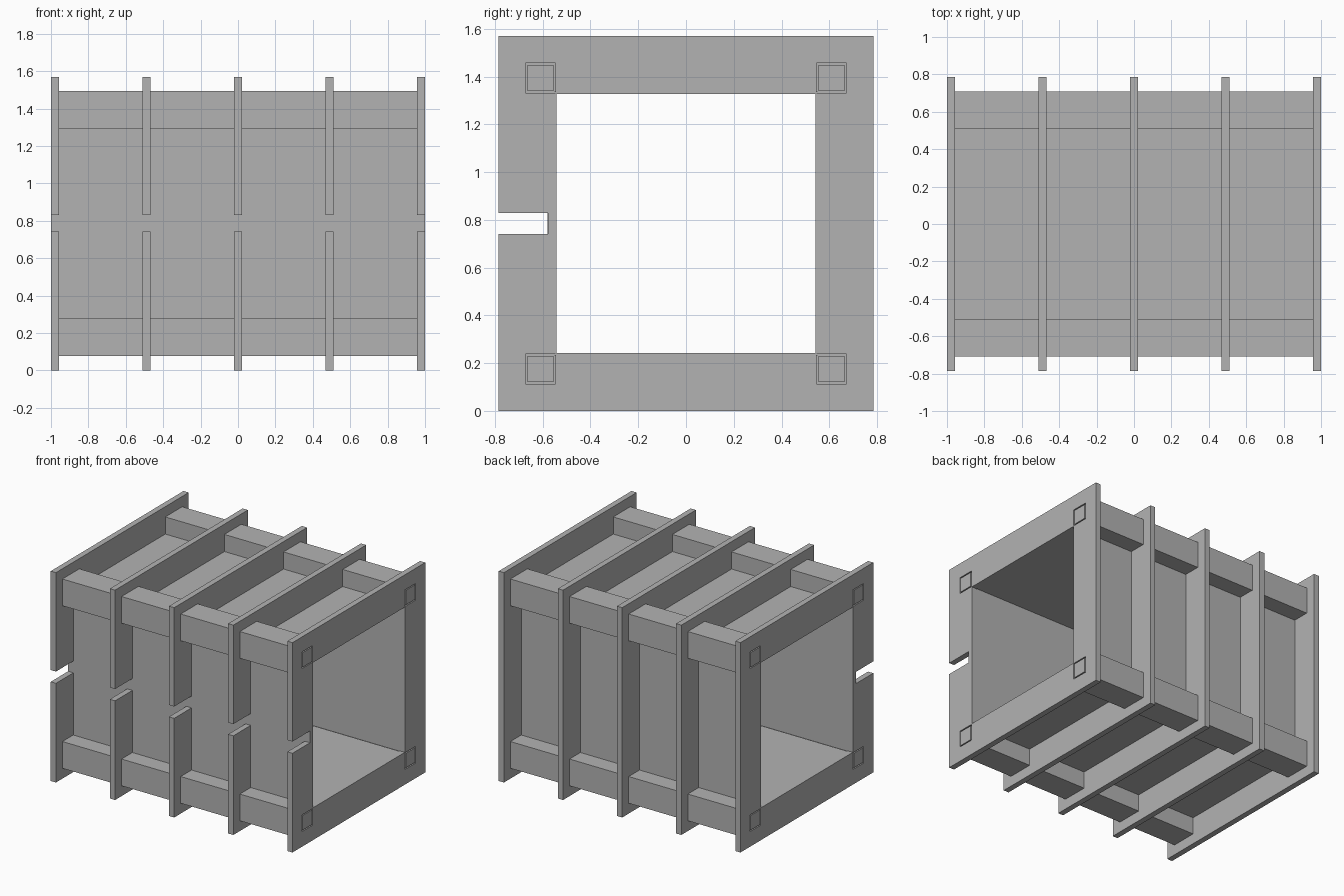
import bpy
from mathutils import Vector

cube = bpy.data.objects.get("Cube")
if cube:
    bpy.data.objects.remove(cube, do_unlink=True)

MID = 0.785       # half the frame height, also the centre height
END = 0.979       # x of the end plates
HALF_T = 0.0215   # half the plate thickness
INNER = 0.543     # half the end opening
PANEL = 0.58      # outer face of the lining panels

grey = bpy.data.materials.new("plain grey")
grey.use_nodes = True
colour = (0.45, 0.45, 0.45, 1)
grey.diffuse_color = colour
grey.node_tree.nodes["Principled BSDF"].inputs["Base Color"].default_value = colour


def box(name, lo, hi):
    """Box between two corners, heights measured from the centre axis."""
    lo, hi = Vector(lo), Vector(hi)
    bpy.ops.mesh.primitive_cube_add(size=1)
    ob = bpy.context.object
    ob.name = name
    for v in ob.data.vertices:
        v.co = [(lo[i] + hi[i]) / 2 + v.co[i] * (hi[i] - lo[i]) for i in range(3)]
        v.co.z += MID
    ob.data.materials.append(grey)
    return ob


def cut(ob, lo, hi):
    """Subtract a box and discard the cutter."""
    cutter = box("cutter", lo, hi)
    cutter.hide_render = True
    mod = ob.modifiers.new("cut", 'BOOLEAN')
    mod.operation = 'DIFFERENCE'
    mod.solver = 'EXACT'
    mod.object = cutter
    bpy.context.view_layer.objects.active = ob
    bpy.ops.object.modifier_apply(modifier=mod.name)
    bpy.data.objects.remove(cutter, do_unlink=True)


def corner(sy, sz, a, b):
    """Lower and upper y, z limits of a square lying in one corner."""
    ys, zs = sorted((sy * a, sy * b)), sorted((sz * a, sz * b))
    return (ys[0], zs[0]), (ys[1], zs[1])


CORNERS = [(sy, sz) for sy in (-1, 1) for sz in (-1, 1)]

# Square frame plates, each with a slot in the front
for i in range(5):
    x = END * (i - 2) / 2
    is_end = i in (0, 4)
    plate = box("end_frame" if is_end else "middle_frame",
                (x - HALF_T, -MID, -MID), (x + HALF_T, MID, MID))
    r = INNER if is_end else 0.57
    cut(plate, (x - 0.1, -r, -r), (x + 0.1, r, r))
    cut(plate, (x - 0.1, -1, -0.043), (x + 0.1, -0.578, 0.045))
    if is_end:
        # Mortise holes for the beam tenons
        for sy, sz in CORNERS:
            lo, hi = corner(sy, sz, 0.547, 0.672)
            cut(plate, (x - 0.1, *lo), (x + 0.1, *hi))

# Corner beams, hollowed on the inside corner, with tenons through the ends
for sy, sz in CORNERS:
    length = END - HALF_T
    lo, hi = corner(sy, sz, 0.508, 0.708)
    beam = box("corner_beam", (-length, *lo), (length, *hi))
    cut(beam, (-2, -0.55, -0.55), (2, 0.55, 0.55))
    lo, hi = corner(sy, sz, 0.555, 0.664)
    for sx in (-1, 1):
        xs = sorted((sx * 0.9, sx * (END + HALF_T)))
        box("tenon", (xs[0], *lo), (xs[1], *hi))

# Lining panels on the four sides
for s, low_name, wall_name in ((-1, "floor_panel", "front_panel"),
                               (1, "top_panel", "back_panel")):
    a, b = sorted((s * 0.545, s * PANEL))
    box(low_name, (-0.96, -0.54, a), (0.96, 0.54, b))
    box(wall_name, (-0.96, a, -0.54), (0.96, b, 0.54))
